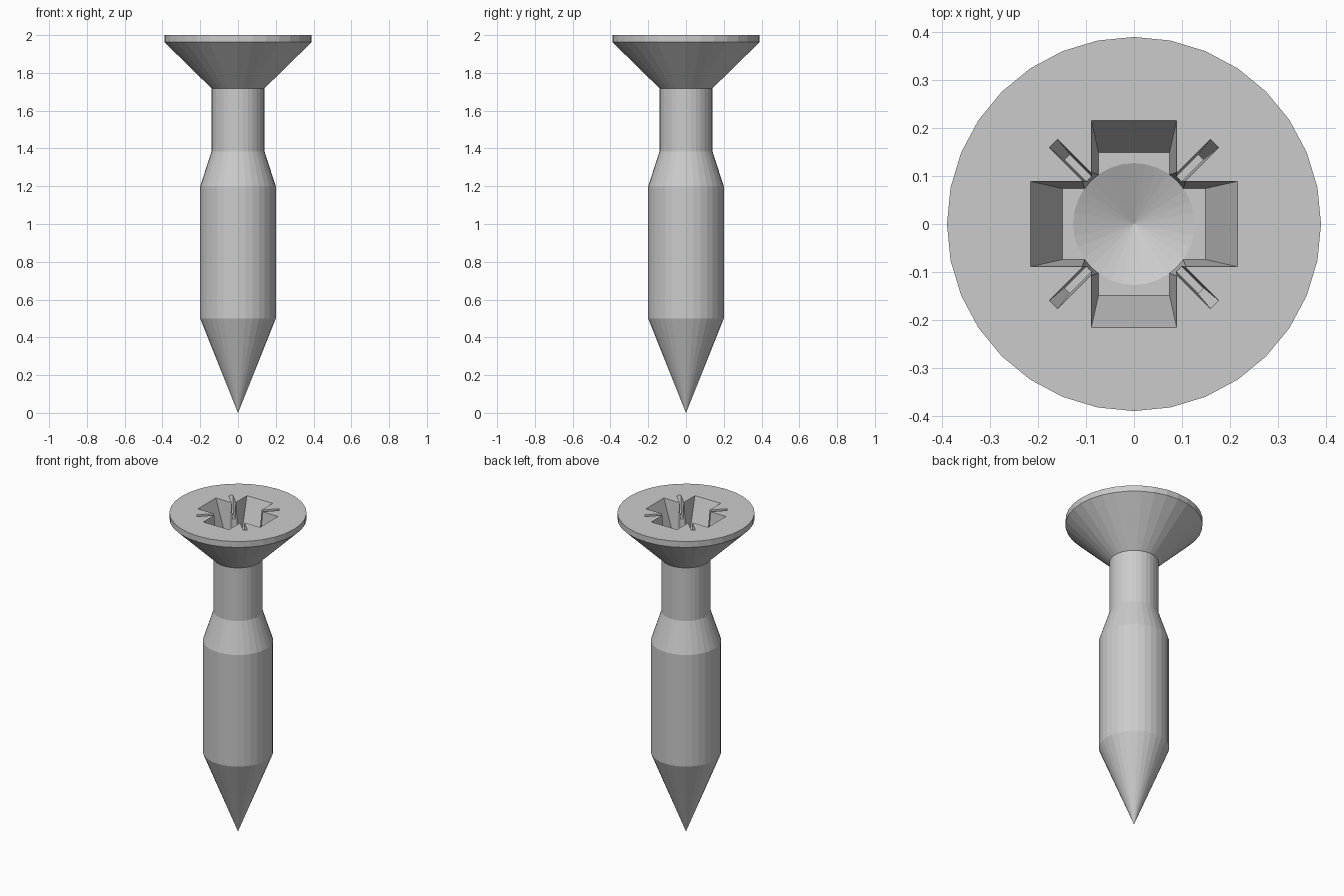
import bpy, bmesh
from math import cos, sin, pi

if "Cube" in bpy.data.objects:
    bpy.data.objects.remove(bpy.data.objects["Cube"])

TOP = 2.0
SIDES = 32


def ring(r):
    return [(r * cos(2 * pi * i / SIDES), r * sin(2 * pi * i / SIDES)) for i in range(SIDES)]


def loft(name, sections, tip=None):
    """Skin equal-count outlines [(z, points)] from bottom to top; optional bottom point."""
    bm = bmesh.new()
    rows = [[bm.verts.new((x, y, z)) for x, y in pts] for z, pts in sections]
    n = len(rows[0])
    for a, b in zip(rows, rows[1:]):
        for i in range(n):
            j = (i + 1) % n
            bm.faces.new((a[i], a[j], b[j], b[i]))
    bm.faces.new(rows[-1])
    if tip is None:
        bm.faces.new(rows[0][::-1])
    else:
        t = bm.verts.new((0, 0, tip))
        for i in range(n):
            bm.faces.new((t, rows[0][(i + 1) % n], rows[0][i]))
    bmesh.ops.recalc_face_normals(bm, faces=bm.faces)
    me = bpy.data.meshes.new(name)
    bm.to_mesh(me)
    bm.free()
    ob = bpy.data.objects.new(name, me)
    bpy.context.collection.objects.link(ob)
    return ob


def cross(l, w):
    return [(l, -w), (l, w), (w, w), (w, l), (-w, l), (-w, w),
            (-l, w), (-l, -w), (-w, -w), (-w, -l), (w, -l), (w, -w)]


def bar(l, w):
    return [(l, -w), (l, w), (-l, w), (-l, -w)]


def tapered(name, outline, low, high, depth):
    """Cutter matching size 'high' at the head face and 'low' at the floor, run on above the face."""
    k = 1.25
    over = [a + (b - a) * k for a, b in zip(low, high)]
    return loft(name, [(TOP - depth, outline(*low)), (TOP - depth + depth * k, outline(*over))])


# Screw body: tip, shaft, waist, neck, countersunk head
profile = [(0.2, 0.5), (0.2, 1.2), (0.14, 1.385), (0.14, 1.718), (0.39, 1.963), (0.39, TOP)]
screw = loft("screw", [(z, ring(r)) for r, z in profile], tip=0.0)

# Driver recess: cross arms, conical centre, fine diagonal slits
DEPTH = 0.18
cutters = [
    tapered("cross_cutter", cross, (0.149, 0.074), (0.216, 0.089), DEPTH),
    loft("core_cutter", [(TOP - DEPTH, ring(0.127)), (TOP + 0.05, ring(0.144))], tip=TOP - DEPTH - 0.055),
]
for k in (1, -1):
    slit = tapered("slit_cutter", bar, (0.197, 0.008), (0.238, 0.012), 0.1)
    slit.rotation_euler.z = k * pi / 4
    cutters.append(slit)

for c in cutters:
    c.hide_render = True
    m = screw.modifiers.new(c.name, 'BOOLEAN')
    m.operation = 'DIFFERENCE'
    m.solver = 'EXACT'
    m.object = c

# Bake the recess and remove the cutters
bpy.context.view_layer.update()
deps = bpy.context.evaluated_depsgraph_get()
baked = bpy.data.meshes.new_from_object(screw.evaluated_get(deps))
screw.modifiers.clear()
screw.data = baked
for c in cutters:
    bpy.data.objects.remove(c)
